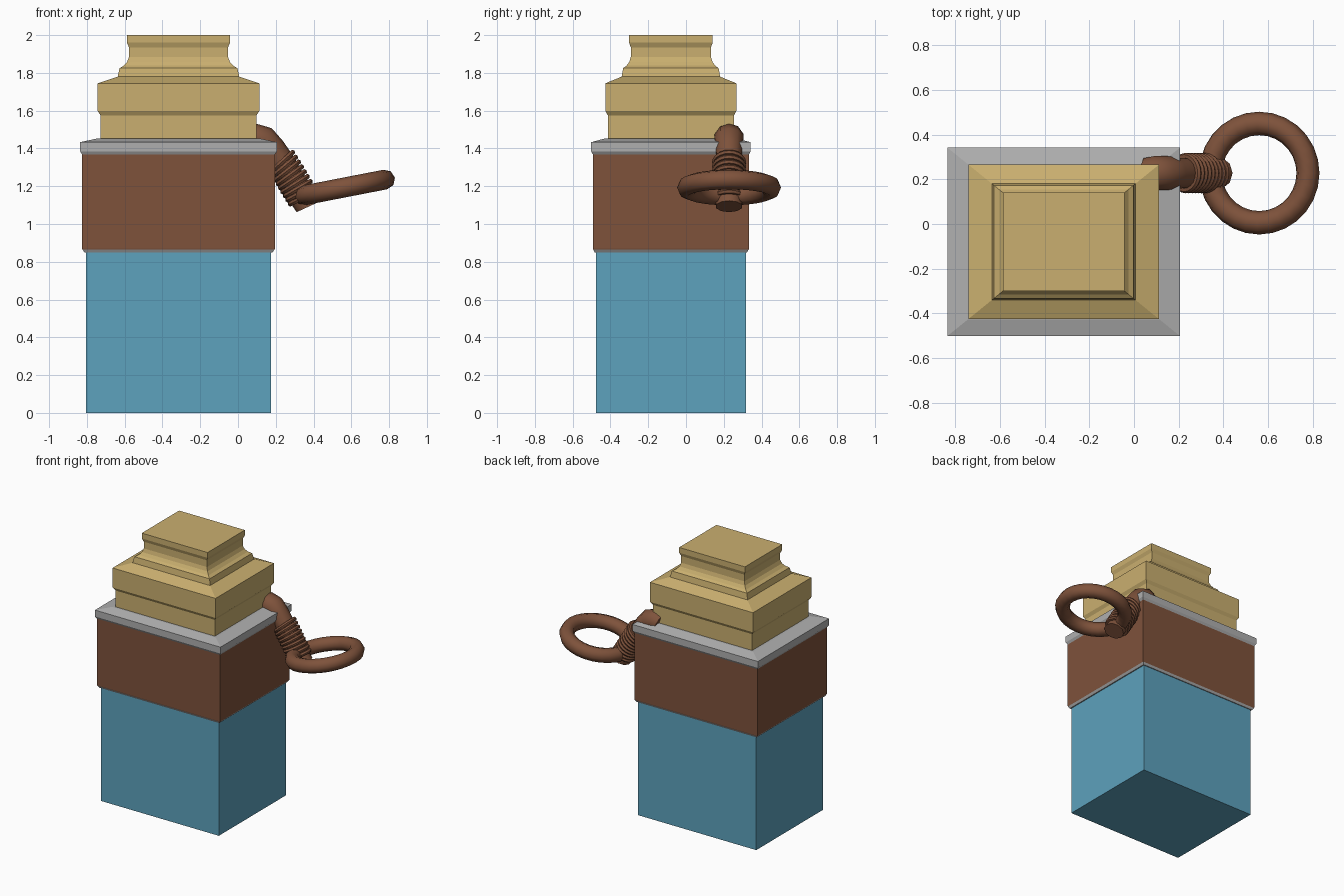
import bpy, bmesh, math
from mathutils import Vector

if "Cube" in bpy.data.objects:
    bpy.data.objects.remove(bpy.data.objects["Cube"])

CX, CY, RATIO = -0.315, -0.08, 0.81   # box centre and depth/width ratio


def material(name, rgb):
    m = bpy.data.materials.new(name)
    m.diffuse_color = (*rgb, 1)
    m.use_nodes = True
    m.node_tree.nodes["Principled BSDF"].inputs["Base Color"].default_value = m.diffuse_color
    return m


GOLD = material("gold", (0.59, 0.43, 0.16))
BROWN = material("brown", (0.21, 0.085, 0.044))
BLUE = material("blue", (0.11, 0.36, 0.51))
GRAY = material("gray", (0.43, 0.43, 0.43))


def finish(bm, name, mat):
    bmesh.ops.recalc_face_normals(bm, faces=bm.faces[:])
    me = bpy.data.meshes.new(name)
    bm.to_mesh(me)
    bm.free()
    ob = bpy.data.objects.new(name, me)
    bpy.context.collection.objects.link(ob)
    me.materials.append(mat)
    return ob


def skin(bm, loops):
    """Bridge successive vertex loops and cap both ends."""
    n = len(loops[0])
    for a, b in zip(loops, loops[1:]):
        for i in range(n):
            j = (i + 1) % n
            bm.faces.new((a[i], a[j], b[j], b[i]))
    bm.faces.new(loops[0])
    bm.faces.new(loops[-1])


def stepped_box(name, profile, mat):
    """Rectangular moulding from (half width, height) pairs."""
    bm = bmesh.new()
    loops = [[bm.verts.new((CX + sx * h, CY + sy * h * RATIO, z))
              for sx, sy in ((-1, -1), (1, -1), (1, 1), (-1, 1))]
             for h, z in profile]
    skin(bm, loops)
    return finish(bm, name, mat)


def smooth(ob):
    bpy.ops.object.select_all(action='DESELECT')
    ob.select_set(True)
    bpy.context.view_layer.objects.active = ob
    bpy.ops.object.shade_smooth_by_angle(angle=math.radians(50))


def torus(name, loc, rot_y, major, minor, seg, mseg):
    bpy.ops.mesh.primitive_torus_add(location=loc, rotation=(0, rot_y, 0),
                                     major_radius=major, minor_radius=minor,
                                     major_segments=seg, minor_segments=mseg)
    ob = bpy.context.object
    ob.name = name
    ob.data.materials.append(BROWN)
    smooth(ob)


# Box body, sleeve with its thin lower trim, and lid plate
stepped_box("lower_body", [(0.49, 0), (0.49, 0.86)], BLUE)
stepped_box("sleeve_trim", [(0.498, 0.85), (0.509, 0.866)], GRAY)
stepped_box("sleeve", [(0.509, 0.866), (0.51, 0.87), (0.51, 1.37)], BROWN)
stepped_box("lid_plate", [(0.509, 1.367), (0.521, 1.385), (0.521, 1.433),
                          (0.43, 1.453)], GRAY)

# Moulded cap
stepped_box("stepped_cap", [(0.412, 1.44), (0.412, 1.575), (0.4275, 1.598),
                            (0.4275, 1.745), (0.322, 1.78), (0.312, 1.825),
                            (0.29, 1.838), (0.272, 1.858), (0.262, 1.885),
                            (0.262, 1.935), (0.273, 1.96), (0.273, 2.0)], GOLD)

# Bent cord: (x, z, radius) along its path
CORD_Y = 0.228
path = [(0.05, 1.44, 0.07), (0.09, 1.453, 0.08), (0.135, 1.44, 0.08),
        (0.18, 1.395, 0.073), (0.235, 1.325, 0.068), (0.29, 1.23, 0.068),
        (0.34, 1.145, 0.07), (0.376, 1.093, 0.072)]
bm = bmesh.new()
loops = []
for k, (x, z, r) in enumerate(path):
    p, q = path[max(k - 1, 0)], path[min(k + 1, len(path) - 1)]
    t = Vector((q[0] - p[0], 0, q[1] - p[1])).normalized()
    if k == len(path) - 1:
        t = Vector((0.42, 0, -0.91))
    n = Vector((-t.z, 0, t.x))
    loops.append([bm.verts.new(Vector((x, CORD_Y, z)) + n * r * math.cos(a)
                               + Vector((0, r * math.sin(a), 0)))
                  for a in (math.tau * i / 10 for i in range(10))])
skin(bm, loops)
smooth(finish(bm, "cord", BROWN))

# Wrapped coils around the cord
start, end, count = Vector((0.232, CORD_Y, 1.328)), Vector((0.345, CORD_Y, 1.14)), 9
for i in range(count):
    f = i / (count - 1)
    torus(f"coil_{i + 1}", start.lerp(end, f), math.radians(138 + 16 * f),
          0.076, 0.0145, 20, 6)

# Tilted ring
torus("ring", (0.561, CORD_Y, 1.193), math.radians(-11), 0.2225, 0.0525, 28, 8)
